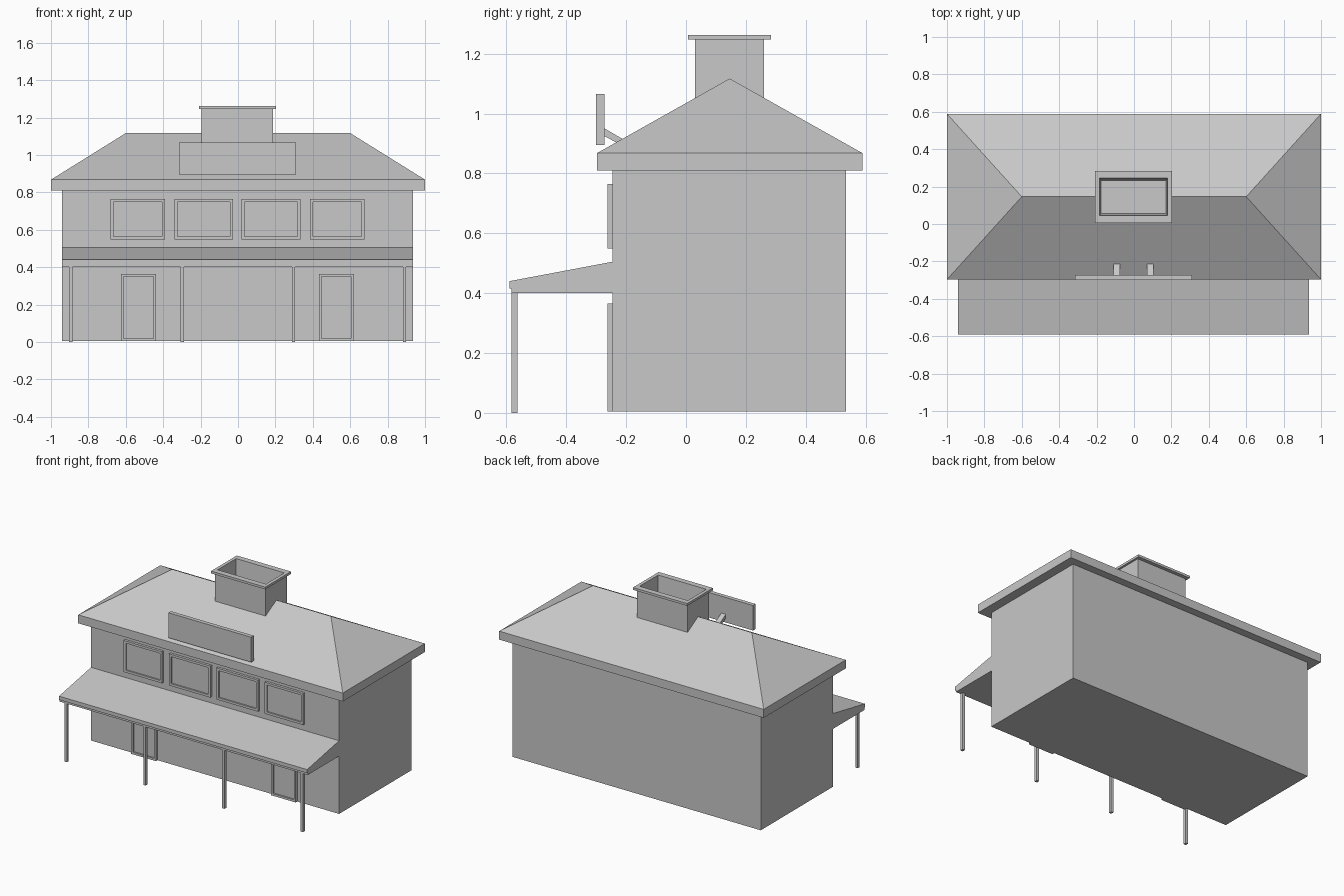
import bpy, bmesh

if "Cube" in bpy.data.objects:
    bpy.data.objects.remove(bpy.data.objects["Cube"])

GREY = (0.58, 0.58, 0.58, 1)
grey = bpy.data.materials.new("plain_grey")
grey.use_nodes = True
grey.diffuse_color = GREY
grey.node_tree.nodes["Principled BSDF"].inputs["Base Color"].default_value = GREY

CX = -0.003       # slight sideways offset of the fittings
WALL_Y = -0.245   # front wall
TRIM_Y = -0.262   # face of door and window frames


def finish(name, bm):
    bmesh.ops.recalc_face_normals(bm, faces=bm.faces)
    mesh = bpy.data.meshes.new(name)
    bm.to_mesh(mesh)
    bm.free()
    mesh.materials.append(grey)
    obj = bpy.data.objects.new(name, mesh)
    bpy.context.collection.objects.link(obj)
    return obj


def loft(name, center, rings, facing_front=False):
    """Join rectangles (half width, half depth, level), capped at both ends."""
    bm = bmesh.new()
    loops = []
    for hw, hd, level in rings:
        loop = []
        for sx, sy in ((-1, -1), (1, -1), (1, 1), (-1, 1)):
            a, b = center[0] + sx * hw, center[1] + sy * hd
            loop.append(bm.verts.new((a, level, b) if facing_front else (a, b, level)))
        loops.append(loop)
    for low, high in zip(loops, loops[1:]):
        for i in range(4):
            j = (i + 1) % 4
            bm.faces.new((low[i], low[j], high[j], high[i]))
    bm.faces.new(loops[0])
    bm.faces.new(loops[-1])
    return finish(name, bm)


def extrude_side(name, profile, x0, x1):
    """Extrude a (y, z) side profile across x."""
    bm = bmesh.new()
    face = bm.faces.new([bm.verts.new((x0, y, z)) for y, z in profile])
    made = bmesh.ops.extrude_face_region(bm, geom=[face])["geom"]
    bmesh.ops.translate(bm, vec=(x1 - x0, 0, 0),
                        verts=[v for v in made if isinstance(v, bmesh.types.BMVert)])
    return finish(name, bm)


def framed_panel(name, x, z, hw, hh, rim):
    """Raised frame with a recessed panel on the front wall."""
    loft(name, (x, z), [(hw, hh, WALL_Y + 0.005), (hw, hh, TRIM_Y),
                        (hw - rim, hh - rim, TRIM_Y),
                        (hw - rim, hh - rim, TRIM_Y + 0.01)], facing_front=True)


# Main walls
loft("house_walls", (-0.002, 0.145), [(0.938, 0.39, 0.005), (0.938, 0.39, 0.815)])

# Hipped roof with a fascia
roof = loft("hipped_roof", (0, 0.146), [(1, 0.443, 0.81), (1, 0.443, 0.868),
                                        (0.6, 0, 1.117)])
bm = bmesh.new()
bm.from_mesh(roof.data)
bmesh.ops.remove_doubles(bm, verts=bm.verts, dist=0.0001)
bmesh.ops.recalc_face_normals(bm, faces=bm.faces)
bm.to_mesh(roof.data)
bm.free()

# Hollow chimney with a projecting cap
loft("chimney", (CX, 0.145), [(0.191, 0.115, 0.95), (0.191, 0.115, 1.247),
                              (0.205, 0.139, 1.247), (0.205, 0.139, 1.263),
                              (0.182, 0.1, 1.263), (0.174, 0.088, 1.12)])

# Porch canopy with a small front lip
extrude_side("porch_canopy", [(WALL_Y + 0.005, 0.506), (-0.59, 0.44), (-0.59, 0.415),
                              (-0.583, 0.415), (-0.583, 0.4), (WALL_Y + 0.005, 0.4)],
             -0.94, 0.936)

# Porch posts
for i, x in enumerate((-0.895, -0.299, 0.297, 0.89)):
    loft(f"porch_post_{i + 1}", (x, -0.573), [(0.009, 0.01, 0), (0.009, 0.01, 0.402)])

# Doors, mirrored about the middle
for side, s in (("right", -1), ("left", 1)):
    framed_panel(f"{side}_door", CX + s * 0.529, 0.185, 0.094, 0.18, 0.015)

# Upper windows: narrower outer pair, wider inner pair
for side, s in (("right", -1), ("left", 1)):
    framed_panel(f"{side}_outer_window", CX + s * 0.533, 0.657, 0.145, 0.108, 0.016)
    framed_panel(f"{side}_inner_window", CX + s * 0.18, 0.657, 0.157, 0.108, 0.016)

# Blank sign board and its two sloping brackets
loft("sign_board", (CX, -0.286), [(0.313, 0.014, 0.895), (0.313, 0.014, 1.066)])
for side, s in (("right", -1), ("left", 1)):
    x = CX + s * 0.09
    extrude_side(f"{side}_sign_bracket", [(-0.275, 0.952), (-0.205, 0.911),
                                          (-0.225, 0.899), (-0.275, 0.926)],
                 x - 0.017, x + 0.017)
